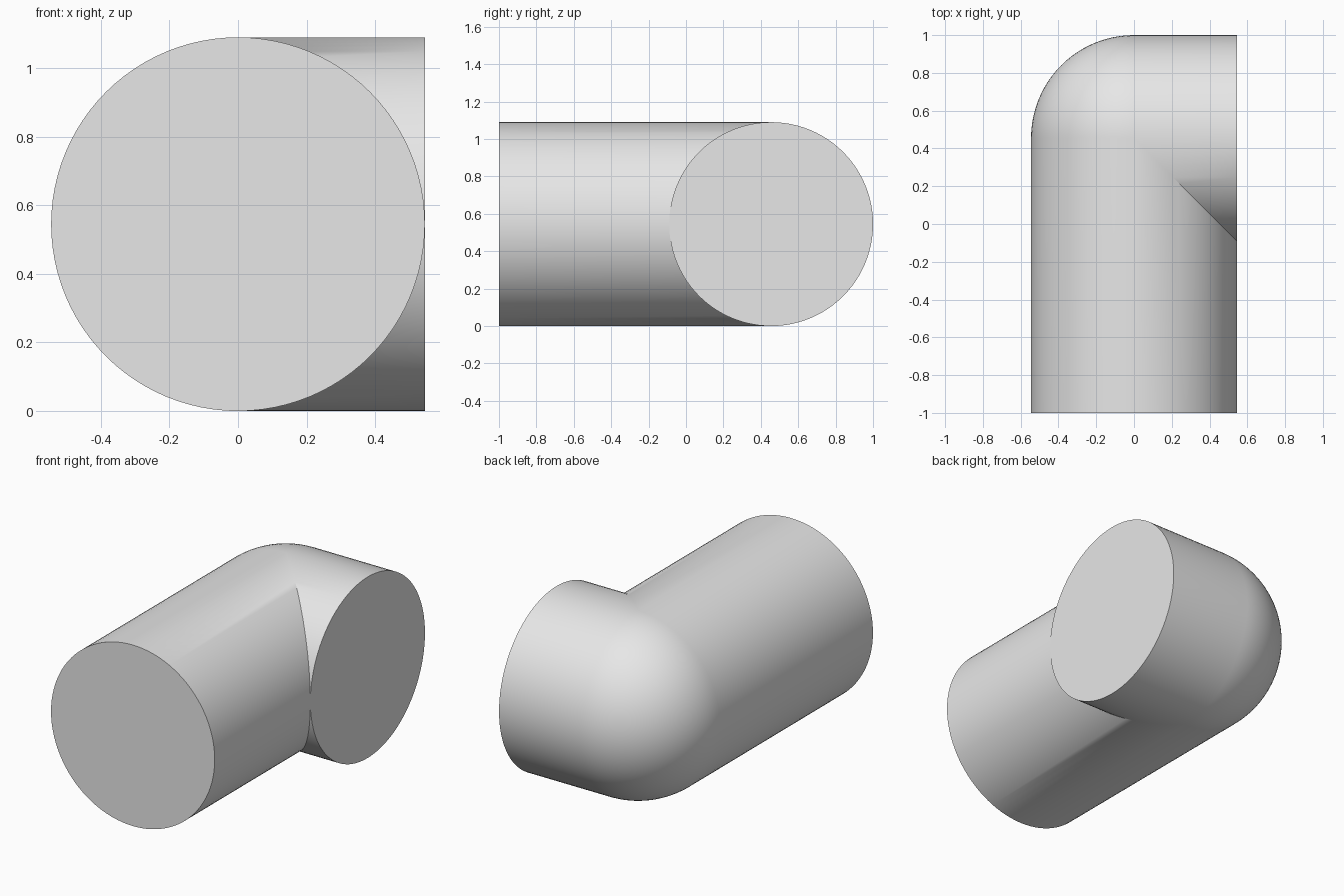
import bpy, bmesh, math
from mathutils import Vector

cube = bpy.data.objects.get("Cube")
if cube:
    bpy.data.objects.remove(cube)

RADIUS = 0.545
SIDES = 96          # around the pipe
BEND_STEPS = 24     # rings through the rounded corner
CORNER = Vector((0, 1 - RADIUS, RADIUS))

grey = bpy.data.materials.new("light grey")
grey.use_nodes = True
colour = (0.8, 0.8, 0.8, 1)
grey.diffuse_color = colour
grey.node_tree.nodes["Principled BSDF"].inputs["Base Color"].default_value = colour

angles = [2 * math.pi * i / SIDES for i in range(SIDES)]
section = [(RADIUS * math.cos(a), RADIUS * math.sin(a)) for a in angles]


def bend_point(u, v, turn):
    """Inner side meets at a mitre, outer side sweeps round a sphere."""
    if u > 0:
        return CORNER + Vector((u, -u, v))
    return CORNER + Vector((u * math.cos(turn), -u * math.sin(turn), v))


# Rings from the long leg's open end, round the corner, to the short leg's end
rings = [[Vector((u, -1, v + RADIUS)) for u, v in section]]
for k in range(BEND_STEPS + 1):
    turn = math.pi / 2 * k / BEND_STEPS
    rings.append([bend_point(u, v, turn) for u, v in section])
rings.append([Vector((RADIUS, CORNER.y - u, v + RADIUS)) for u, v in section])

bm = bmesh.new()
loops = [[bm.verts.new(p) for p in ring] for ring in rings]
for a, b in zip(loops, loops[1:]):
    for i in range(SIDES):
        j = (i + 1) % SIDES
        bm.faces.new((a[i], a[j], b[j], b[i]))

# Flat end caps
bm.faces.new(loops[0])
bm.faces.new(loops[-1])
bmesh.ops.remove_doubles(bm, verts=bm.verts, dist=0.0001)
bmesh.ops.recalc_face_normals(bm, faces=bm.faces)

mesh = bpy.data.meshes.new("elbow_pipe")
bm.to_mesh(mesh)
bm.free()
mesh.materials.append(grey)
elbow = bpy.data.objects.new("elbow_pipe", mesh)
bpy.context.collection.objects.link(elbow)

# Smooth pipe walls, sharp cap rims and inner mitre
bpy.ops.object.select_all(action='DESELECT')
elbow.select_set(True)
bpy.context.view_layer.objects.active = elbow
bpy.ops.object.shade_smooth_by_angle(angle=math.radians(30))
